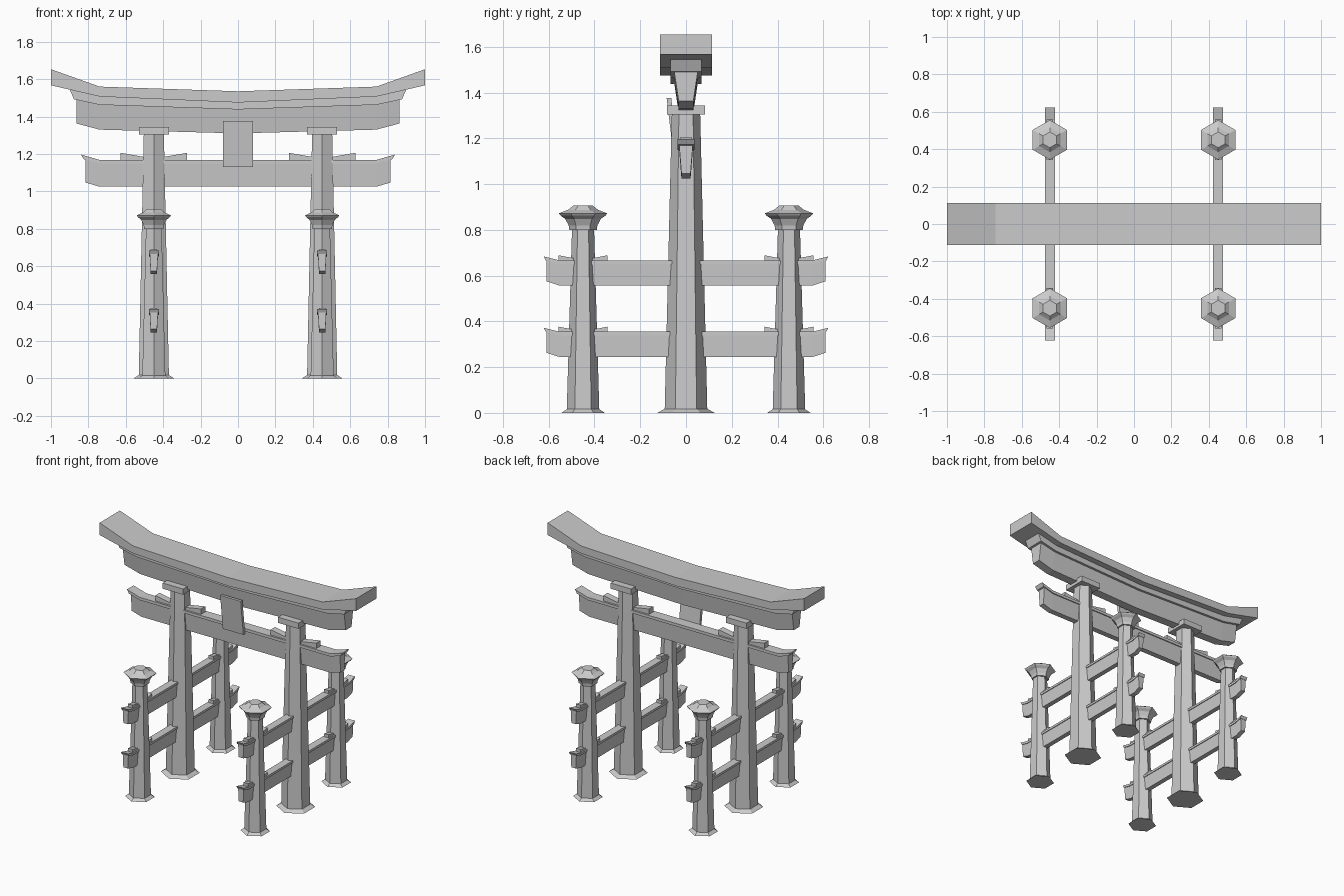
import bpy, bmesh, math

if "Cube" in bpy.data.objects:
    bpy.data.objects.remove(bpy.data.objects["Cube"])


def make_object(name, verts, faces, loc=(0, 0, 0), rot=0.0):
    bm = bmesh.new()
    vs = [bm.verts.new(v) for v in verts]
    for f in faces:
        bm.faces.new([vs[i] for i in f])
    bmesh.ops.recalc_face_normals(bm, faces=bm.faces)
    mesh = bpy.data.meshes.new(name)
    bm.to_mesh(mesh)
    bm.free()
    ob = bpy.data.objects.new(name, mesh)
    ob.location = loc
    ob.rotation_euler[2] = rot
    bpy.context.collection.objects.link(ob)
    return ob


def loft(name, rings, loc=(0, 0, 0), rot=0.0):
    """Skin a row of equal-sized rings and close both ends."""
    n = len(rings[0])
    faces = [tuple(range(n)), tuple(range((len(rings) - 1) * n, len(rings) * n))]
    for r in range(len(rings) - 1):
        for i in range(n):
            j = (i + 1) % n
            faces.append((r * n + i, r * n + j, (r + 1) * n + j, (r + 1) * n + i))
    return make_object(name, [v for ring in rings for v in ring], faces, loc, rot)


def hex_turn(name, profile, x, y):
    """Six-sided turned part from (radius, height) pairs, corners towards y."""
    rings = [[(r * math.cos(math.radians(30 + 60 * k)),
               r * math.sin(math.radians(30 + 60 * k)), z) for k in range(6)]
             for r, z in profile]
    return loft(name, rings, (x, y, 0))


def beam(name, half, w_bottom, w_top, loc=(0, 0, 0), rot=0.0, mirror=True):
    """Beam along x; stations are (x_bottom, z_bottom, x_top, z_top)."""
    st = list(half)
    if mirror:
        st = [(-a, b, -c, d) for a, b, c, d in reversed(half) if a > 0] + st
    rings = [[(a, -w_bottom, b), (a, w_bottom, b), (c, w_top, d), (c, -w_top, d)]
             for a, b, c, d in st]
    return loft(name, rings, loc, rot)


def wedge(name, start, end, z, h_start, h_end, w, loc=(0, 0, 0), rot=0.0):
    beam(name, [(start, z, start, z + h_start), (end, z, end, z + h_end)],
         w, w, loc, rot, mirror=False)


# Curved top beams
beam("roof_beam", [(0, 1.475, 0, 1.535), (.74, 1.507, .74, 1.56),
                   (1, 1.567, 1, 1.653)], .113, .113)
beam("under_roof_board", [(0, 1.438, 0, 1.476), (.74, 1.463, .74, 1.508),
                          (.877, 1.492, .9, 1.545)], .068, .068)
beam("upper_lintel", [(0, 1.31, 0, 1.445), (.74, 1.33, .74, 1.468),
                      (.863, 1.363, .863, 1.495)], .032, .052)

# Lower tie beam with its cover strip
beam("tie_beam", [(0, 1.025, 0, 1.15), (.74, 1.025, .74, 1.15),
                  (.815, 1.047, .815, 1.175)], .02, .03)
beam("tie_beam_cover", [(0, 1.148, 0, 1.168), (.74, 1.148, .74, 1.168),
                        (.825, 1.172, .84, 1.197)], .037, .037)

# Leaning blank plaque
beam("plaque", [(-.08, 1.13, -.08, 1.377), (.08, 1.13, .08, 1.377)],
     .01, .01, (0, 0, 0), mirror=False)
for v in bpy.data.objects["plaque"].data.vertices:
    v.co.y += -.045 - (v.co.z - 1.13) * .12

SMALL_CAP = [(.046, .80), (.06, .80), (.063, .82), (.078, .848), (.098, .862),
             (.106, .872), (.066, .887), (.042, .906)]

for sx, side in ((-1, "left"), (1, "right")):
    x = .45 * sx

    # Main pillar and its square capital
    hex_turn(side + "_main_pillar", [(.125, 0), (.093, .018), (.062, 1.31)], x, 0)
    beam(side + "_capital", [(-.08, 1.303, -.08, 1.343), (.08, 1.303, .08, 1.343)],
         .083, .083, (x, 0, 0), mirror=False)

    # Wedges on the tie beam, either side of the pillar
    for s in (-1, 1):
        wedge(side + "_tie_wedge", .04 * s, .178 * s, 1.166, .016, .04, .024, (x, 0, 0))

    # Side rails running front to back
    for z, level in ((.245, "lower"), (.557, "upper")):
        turn = math.pi / 2
        beam(f"{side}_{level}_rail", [(0, z, 0, z + .095), (.555, z, .555, z + .095),
                                      (.61, z + .018, .61, z + .108)],
             .017, .022, (x, 0, 0), turn)
        beam(f"{side}_{level}_rail_cover",
             [(0, z + .094, 0, z + .11), (.555, z + .094, .555, z + .11),
              (.612, z + .108, .622, z + .127)], .027, .027, (x, 0, 0), turn)
        for sy in (-1, 1):
            for s in (-1, 1):
                wedge(f"{side}_{level}_rail_wedge", .03 * s, .108 * s, z + .109,
                      .008, .023, .018, (x, .45 * sy, 0), turn)

    # Short support pillars with flared caps
    for sy, end in ((-1, "front"), (1, "back")):
        hex_turn(f"{side}_{end}_support_pillar",
                 [(.095, 0), (.071, .016), (.048, .81)], x, .45 * sy)
        hex_turn(f"{side}_{end}_pillar_cap", SMALL_CAP, x, .45 * sy)
